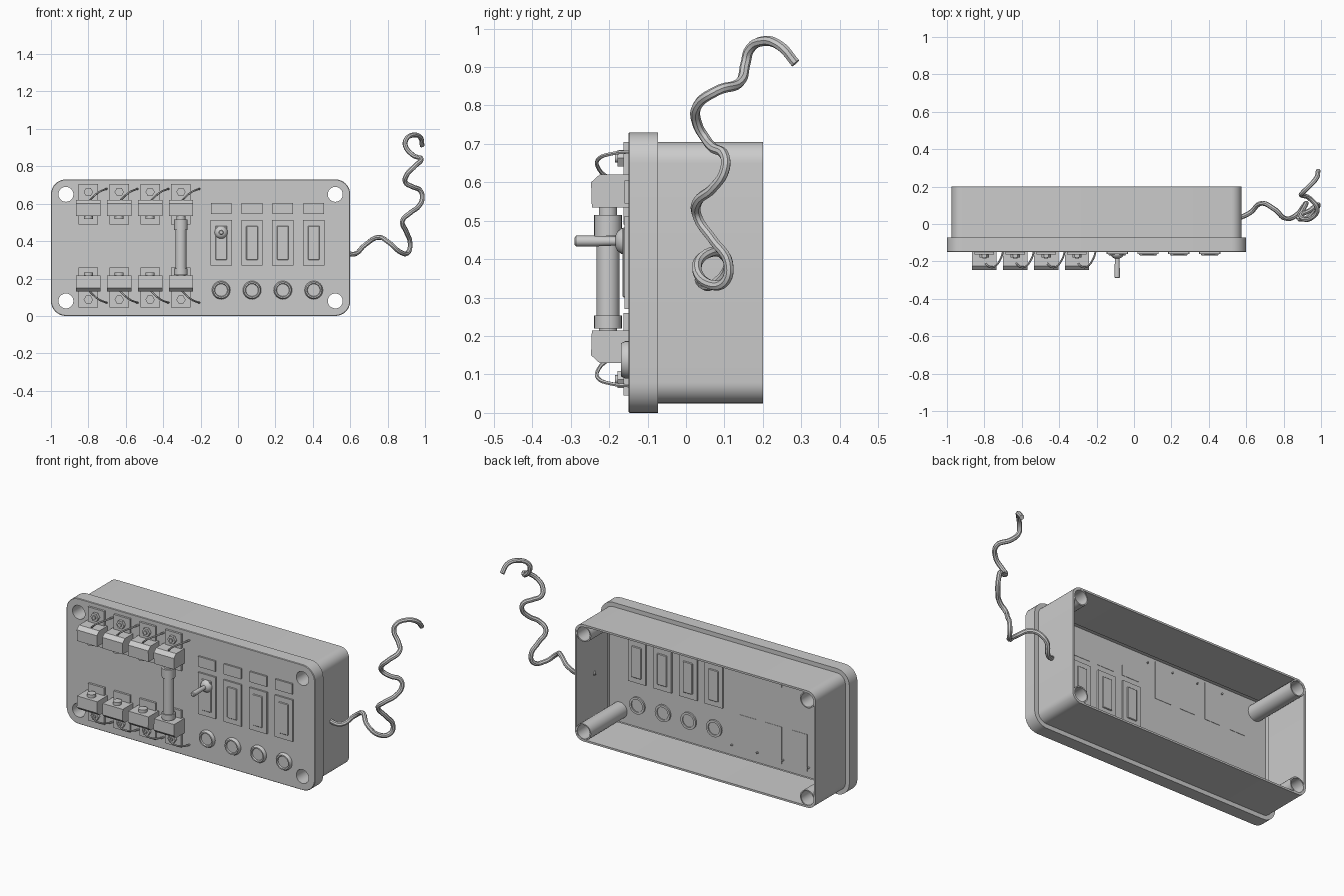
import bpy, bmesh, math
from mathutils import Matrix, Vector

cube = bpy.data.objects.get("Cube")
if cube:
    bpy.data.objects.remove(cube, do_unlink=True)

grey = bpy.data.materials.new("plain grey")
grey.use_nodes = True
GREY = (0.6, 0.6, 0.6, 1)
grey.diffuse_color = GREY
grey.node_tree.nodes["Principled BSDF"].inputs["Base Color"].default_value = GREY

parts = []
FRONT, FLOOR, STEP, BACK = -0.15, -0.135, -0.073, 0.2
MID_X, MID_Z, HALF_X, HALF_Z = -0.2, 0.365, 0.72, 0.285


def add_object(name, data):
    ob = bpy.data.objects.new(name, data)
    bpy.context.scene.collection.objects.link(ob)
    data.materials.append(grey)
    parts.append(ob)
    return ob


def finish(name, bm):
    bmesh.ops.recalc_face_normals(bm, faces=bm.faces)
    me = bpy.data.meshes.new(name)
    bm.to_mesh(me)
    bm.free()
    return add_object(name, me)


def skin(bm, rings, closed=False):
    """Join equal-length rings of points with quads."""
    loops = [[bm.verts.new(p) for p in ring] for ring in rings]
    pairs = list(zip(loops, loops[1:]))
    if closed:
        pairs.append((loops[-1], loops[0]))
    else:
        bm.faces.new(loops[0])
        bm.faces.new(loops[-1])
    for a, b in pairs:
        for i in range(len(a)):
            j = (i + 1) % len(a)
            bm.faces.new((a[i], a[j], b[j], b[i]))


def box(name, x, z, y, bevel=0.0):
    """Box from (low, high) spans."""
    bm = bmesh.new()
    size = Vector((x[1] - x[0], y[1] - y[0], z[1] - z[0]))
    mid = Vector((sum(x), sum(y), sum(z))) / 2
    bmesh.ops.create_cube(bm, size=1, matrix=Matrix.Translation(mid) @ Matrix.Diagonal(size).to_4x4())
    if bevel:
        bmesh.ops.bevel(bm, geom=bm.edges[:], offset=bevel, segments=1, affect='EDGES')
    return finish(name, bm)


def turned(name, centre, profile, axis="Y", sides=24, closed=False):
    """Revolve (radius, position along axis) points around an axis."""
    rings = []
    for r, t in profile:
        ring = []
        for k in range(sides):
            a = math.tau * k / sides
            u, v = r * math.cos(a), r * math.sin(a)
            ring.append(Vector((u, t, v) if axis == "Y" else (u, v, t)) + Vector(centre))
        rings.append(ring)
    bm = bmesh.new()
    skin(bm, rings, closed)
    return finish(name, bm)


def rounded(r, y):
    """Rounded rectangle around the four post centres."""
    pts = []
    for q, (sx, sz) in enumerate([(1, 1), (-1, 1), (-1, -1), (1, -1)]):
        for k in range(9):
            a = math.pi / 2 * (q + k / 8)
            pts.append((MID_X + sx * HALF_X + r * math.cos(a), y,
                        MID_Z + sz * HALF_Z + r * math.sin(a)))
    return pts


def tube(name, points, radius, resolution=2):
    cu = bpy.data.curves.new(name, 'CURVE')
    cu.dimensions = '3D'
    cu.bevel_depth, cu.bevel_resolution = radius, resolution
    cu.resolution_u, cu.use_fill_caps = 6, True
    sp = cu.splines.new('BEZIER')
    sp.bezier_points.add(len(points) - 1)
    for bp, p in zip(sp.bezier_points, points):
        bp.co = p
        bp.handle_left_type = bp.handle_right_type = 'AUTO'
    tmp = bpy.data.objects.new(name + "_path", cu)
    bpy.context.scene.collection.objects.link(tmp)
    dg = bpy.context.evaluated_depsgraph_get()
    me = bpy.data.meshes.new_from_object(tmp.evaluated_get(dg))
    bpy.data.objects.remove(tmp, do_unlink=True)
    me.materials.clear()
    return add_object(name, me)


# Hollow housing: wide front panel stepping in to an open-backed box
bm = bmesh.new()
skin(bm, [rounded(r, y) for r, y in [
    (0.077, FRONT), (0.08, FRONT + 0.003), (0.08, STEP), (0.055, STEP), (0.055, BACK),
    (0.044, BACK), (0.044, STEP - 0.012), (0.068, STEP - 0.012), (0.068, FLOOR)]])
housing = finish("housing", bm)

# Corner screw holes and hollow posts
corners = [(MID_X + sx * HALF_X, MID_Z + sz * HALF_Z) for sx in (-1, 1) for sz in (-1, 1)]
cutters = []
for x, z in corners:
    cutter = turned("hole_cutter", (x, 0, z), [(0.04, -0.3), (0.04, -0.1)])
    cutter.hide_render = True
    parts.remove(cutter)
    cutters.append(cutter)
    mod = housing.modifiers.new("screw_hole", 'BOOLEAN')
    mod.operation, mod.solver, mod.object = 'DIFFERENCE', 'EXACT', cutter
    turned("corner_post", (x, 0, z), [(0.047, FLOOR - 0.005), (0.047, BACK - 0.001),
                                      (0.04, BACK - 0.001), (0.04, FLOOR - 0.005)], closed=True)
dg = bpy.context.evaluated_depsgraph_get()
cut_mesh = bpy.data.meshes.new_from_object(housing.evaluated_get(dg))
housing.modifiers.clear()
housing.data = cut_mesh
for cutter in cutters:
    bpy.data.objects.remove(cutter, do_unlink=True)


# Fuse clips: the lower row mirrors the upper one
def clip(x, side, flip):
    def zz(*values):
        return sorted(flip(v) for v in values)
    box(side + "_clip_plate", (x - 0.052, x + 0.052), zz(0.49, 0.705), (-0.162, FLOOR + 0.002))
    profile = [(FRONT, 0.535), (-0.245, 0.535), (-0.247, 0.6), (-0.225, 0.62), (FRONT, 0.62)]
    bm = bmesh.new()
    skin(bm, [[(x + dx, y, flip(z)) for y, z in profile] for dx in (-0.065, 0.065)])
    finish(side + "_clip_block", bm)
    turned(side + "_clip_contact", (x, -0.203, 0),
           [(0.024, flip(0.54)), (0.024, flip(0.517))], "Z", 16)
    turned(side + "_clip_nut", (x, 0, flip(0.663)), [(0.025, -0.178), (0.025, FRONT)], sides=6)
    turned(side + "_clip_bolt", (x, 0, flip(0.663)), [(0.011, -0.185), (0.011, FRONT)], sides=12)
    wire = [(0, -0.2, 0.61), (0.02, -0.225, 0.632), (0.05, -0.23, 0.658),
            (0.085, -0.19, 0.675), (0.105, -0.125, 0.68)]
    tube(side + "_clip_wire", [(x + dx, y, flip(z)) for dx, y, z in wire], 0.005, 1)


clip_x = [-0.8 + 0.165 * i for i in range(4)]
for x in clip_x:
    clip(x, "upper", lambda z: z)
    clip(x, "lower", lambda z: 0.75 - z)

# Single fuse in the last pair of clips
turned("fuse", (clip_x[-1], -0.203, 0),
       [(0.024, 0.21), (0.024, 0.22), (0.036, 0.22), (0.036, 0.253), (0.03, 0.253), (0.03, 0.46),
        (0.036, 0.46), (0.036, 0.515), (0.024, 0.515), (0.024, 0.54)], "Z")

# Control columns: label, switch frame with rocker, push button
for i in range(4):
    x = -0.09 + 0.165 * i
    box("label_plate", (x - 0.055, x + 0.055), (0.545, 0.605), (-0.16, FLOOR + 0.002))
    box("switch_frame", (x - 0.057, x + 0.057), (0.27, 0.512), (-0.16, FLOOR + 0.01))
    box("switch_slot", (x - 0.031, x + 0.031), (0.3, 0.482), (-0.165, FLOOR + 0.016), 0.003)
    turned("push_button", (x, 0, 0.138),
           [(0.033, -0.162), (0.036, -0.169), (0.043, -0.169), (0.049, -0.158),
            (0.049, FLOOR + 0.01), (0.036, FLOOR + 0.01), (0.036, FLOOR + 0.004)])

# Toggle on the first switch
turned("toggle_base", (-0.09, 0, 0.447),
       [(0.014, -0.184), (0.026, -0.178), (0.034, -0.167), (0.036, -0.155)], sides=20)
turned("toggle_lever", (-0.09, 0, 0.447),
       [(0.009, -0.29), (0.014, -0.286), (0.014, -0.24), (0.011, -0.17)], sides=16)

# Curly cable leaving the side wall and rising
tube("curly_cable", [
    (.56, .03, .35), (.62, .06, .33), (.68, .11, .38), (.75, .08, .42), (.81, .03, .39),
    (.87, .05, .34), (.91, .1, .34), (.92, .11, .39), (.9, .07, .45), (.88, .03, .51),
    (.92, .03, .55), (.965, .07, .585), (.985, .1, .63), (.975, .1, .67), (.935, .07, .69),
    (.895, .05, .715), (.9, .03, .75), (.945, .03, .8), (.98, .08, .838), (.935, .14, .86),
    (.895, .155, .91), (.9, .165, .945), (.935, .2, .967), (.975, .245, .955), (.985, .285, .91)],
    0.013)

# Smooth round surfaces, keep edges sharp
for ob in bpy.context.selected_objects:
    ob.select_set(False)
for ob in parts:
    ob.select_set(True)
bpy.context.view_layer.objects.active = housing
bpy.ops.object.shade_smooth_by_angle(angle=math.radians(35))
